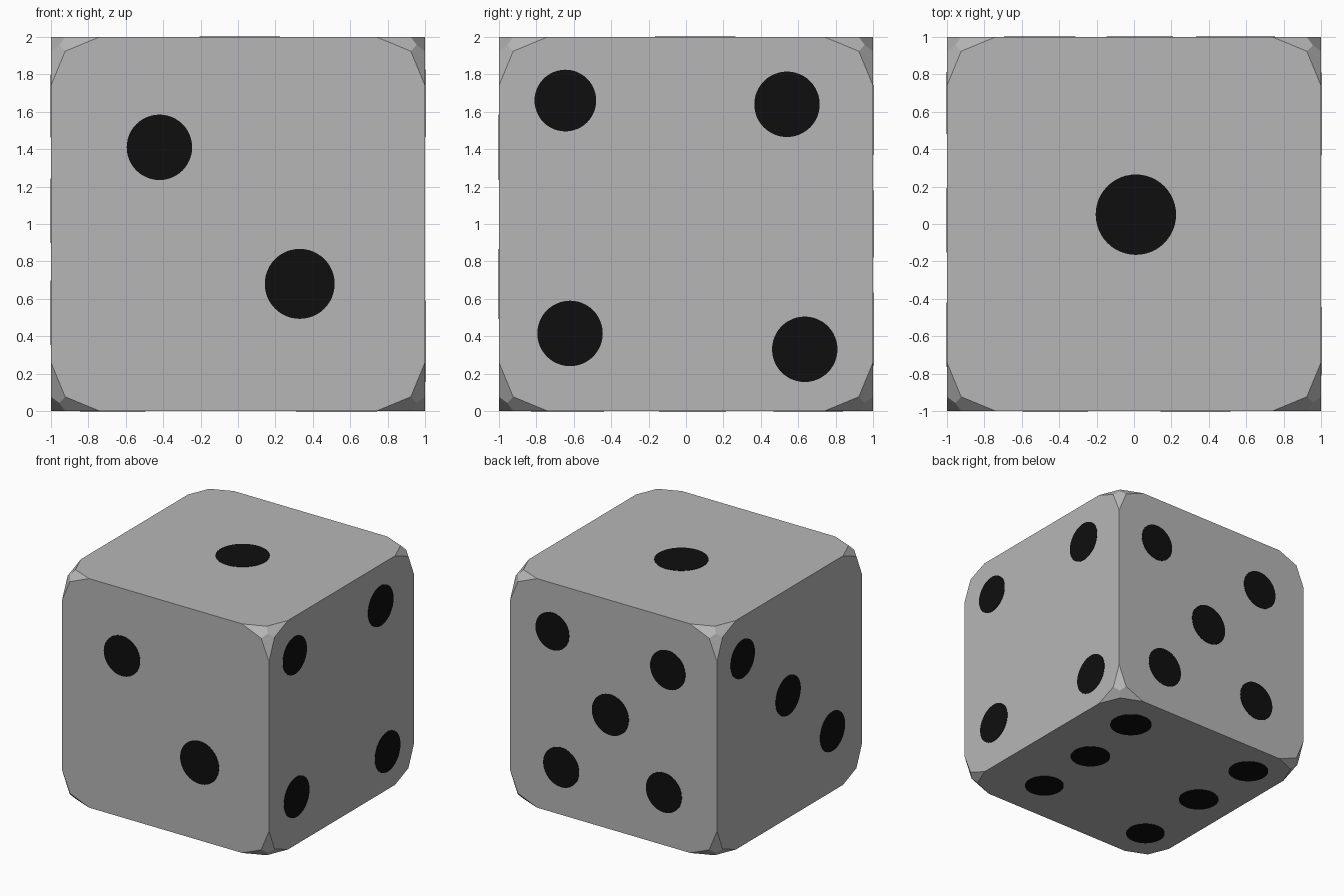
import bpy, bmesh
from mathutils import Vector, Matrix

if "Cube" in bpy.data.objects:
    bpy.data.objects.remove(bpy.data.objects["Cube"])


def material(name, rgb):
    m = bpy.data.materials.new(name)
    m.diffuse_color = (*rgb, 1)
    m.use_nodes = True
    m.node_tree.nodes["Principled BSDF"].inputs["Base Color"].default_value = m.diffuse_color
    return m


def add_object(name, bm, mat):
    me = bpy.data.meshes.new(name)
    bm.to_mesh(me)
    bm.free()
    me.materials.append(mat)
    ob = bpy.data.objects.new(name, me)
    bpy.context.collection.objects.link(ob)
    return ob


grey = material("grey body", (0.47, 0.47, 0.47))
black = material("black pips", (0.0045, 0.0045, 0.0045))

# Cube body with faceted, rounded-off corners
bm = bmesh.new()
bmesh.ops.create_cube(bm, size=2, matrix=Matrix.Translation((0, 0, 1)))
bmesh.ops.bevel(bm, geom=bm.verts[:], offset=0.26, offset_type='OFFSET',
                segments=2, profile=0.5, affect='VERTICES')
add_object("cube_body", bm, grey)

# Pips: side name, normal, horizontal axis, vertical axis, (u, v, radius)
# Heights on the side faces are measured from the ground
X, Y, Z = Vector((1, 0, 0)), Vector((0, 1, 0)), Vector((0, 0, 1))
C = Z.copy()
sides = [
    ("front", -Y, X, Z, [(-.42, 1.41, .175), (.33, .68, .187)]),
    ("right", X, Y, Z, [(-.645, 1.66, .165), (.54, 1.64, .175),
                        (-.62, .415, .175), (.635, .33, .175)]),
    ("top", Z, X, Y, [(.01, .05, .215)]),
    ("back", Y, -X, Z, [(-.59, 1.58, .163), (.525, 1.54, .17), (-.03, 1.0, .178),
                        (-.505, .415, .173), (.487, .46, .173)]),
    ("left", -X, -Y, Z, [(-.647, 1.63, .167), (-.02, 1.07, .172), (.592, .525, .172)]),
    ("bottom", -Z, X, -Y, [(.57, -.64, .173), (.49, -.02, .165), (.47, .60, .161),
                           (-.675, -.675, .165), (-.66, -.05, .165), (-.683, .667, .161)]),
]
for name, n, u, v, pips in sides:
    bm = bmesh.new()
    for a, b, r in pips:
        if v == Z:
            b -= 1
        pos = C + n * 1.0 + u * a + v * b
        rot = Matrix((u, v, n)).transposed().to_4x4()
        # thin round plate, mostly sunk into the face
        bmesh.ops.create_cone(bm, cap_ends=True, segments=48, radius1=r, radius2=r,
                              depth=0.006, matrix=Matrix.Translation(pos) @ rot)
    add_object(name + "_pips", bm, black)
